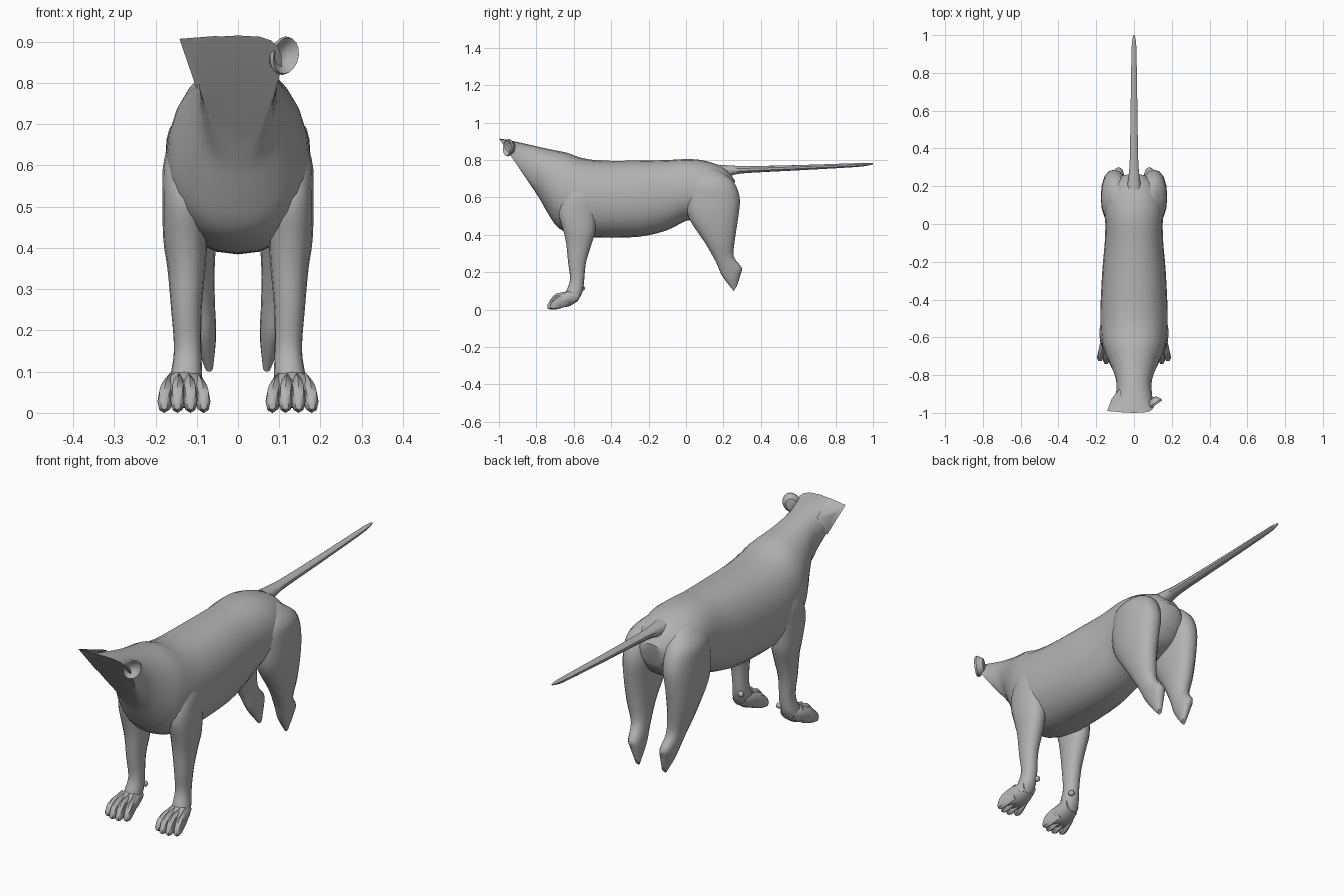
import bpy, bmesh, math
from mathutils import Vector, Matrix

if "Cube" in bpy.data.objects:
    bpy.data.objects.remove(bpy.data.objects["Cube"])

grey = bpy.data.materials.new("grey")
grey.diffuse_color = (0.45, 0.45, 0.45, 1)
grey.use_nodes = True
grey.node_tree.nodes["Principled BSDF"].inputs["Base Color"].default_value = grey.diffuse_color


def finish(name, bm, angle=40):
    bmesh.ops.recalc_face_normals(bm, faces=bm.faces)
    me = bpy.data.meshes.new(name)
    bm.to_mesh(me)
    bm.free()
    me.materials.append(grey)
    ob = bpy.data.objects.new(name, me)
    bpy.context.collection.objects.link(ob)
    bpy.ops.object.select_all(action='DESELECT')
    ob.select_set(True)
    bpy.context.view_layer.objects.active = ob
    bpy.ops.object.shade_smooth_by_angle(angle=math.radians(angle))
    return ob


def spline(rows, steps):
    """Catmull-Rom interpolation between section rows."""
    out = []
    for i in range(len(rows) - 1):
        p0, p1 = rows[max(i - 1, 0)], rows[i]
        p2, p3 = rows[i + 1], rows[min(i + 2, len(rows) - 1)]
        for k in range(steps):
            t = k / steps
            out.append([0.5 * (2 * b + (c - a) * t + (2 * a - 5 * b + 4 * c - d) * t * t
                               + (3 * b - a - 3 * c + d) * t ** 3)
                        for a, b, c, d in zip(p0, p1, p2, p3)])
    out.append(list(rows[-1]))
    return out


def spow(v, e):
    return math.copysign(abs(v) ** e, v)


def loft(name, rows, sides=16, steps=3, side=1):
    """Row: y, z of one edge, y, z of the opposite edge, centre x, half width, taper, roundness."""
    rows = [tuple(r) + (0, 0.9)[len(r) - 6:] for r in rows]
    bm = bmesh.new()
    rings = []
    for ya, za, yb, zb, x, w, taper, e in spline(rows, steps):
        ring = []
        for k in range(sides):
            t = 2 * math.pi * k / sides
            u, v = spow(math.cos(t), e), spow(math.sin(t), e)
            ring.append(bm.verts.new((side * (x + w * v * (1 + taper * u)),
                                      (ya + yb) / 2 + u * (ya - yb) / 2,
                                      (za + zb) / 2 + u * (za - zb) / 2)))
        rings.append(ring)
    for r, q in zip(rings, rings[1:]):
        for k in range(sides):
            j = (k + 1) % sides
            bm.faces.new((r[k], r[j], q[j], q[k]))
    bm.faces.new(rings[0])
    bm.faces.new(rings[-1])
    return finish(name, bm)


# Body: from the slanted flat cut at the head to the rump
loft("body", [
    (-1.0, .915, -.82, .65, 0, .092, .40, .65),
    (-.95, .907, -.80, .62, 0, .090, .25, .75),
    (-.85, .885, -.775, .58, 0, .095, .10, .85),
    (-.74, .86, -.735, .51, 0, .13),
    (-.64, .84, -.68, .435, 0, .163),
    (-.56, .812, -.58, .395, 0, .176),
    (-.45, .797, -.46, .385, 0, .178),
    (-.25, .797, -.25, .39, 0, .168),
    (-.10, .80, -.10, .425, 0, .155),
    (.0, .805, .0, .475, 0, .152),
    (.08, .80, .08, .48, 0, .155),
    (.165, .777, .15, .50, 0, .14),
    (.22, .745, .21, .53, 0, .11),
    (.262, .69, .25, .59, 0, .06)], sides=24)

# Tail
loft("tail", [
    (.18, .775, .20, .70, 0, .04),
    (.25, .77, .26, .722, 0, .030),
    (.35, .768, .35, .732, 0, .023),
    (.60, .773, .60, .745, 0, .019),
    (.90, .783, .90, .762, 0, .014),
    (.97, .785, .97, .770, 0, .010),
    (1.0, .783, 1.0, .777, 0, .003)], sides=10)

for s, label in ((1, "right"), (-1, "left")):
    # Front leg, from shoulder to wrist
    loft("front_leg_" + label, [
        (-.61, .73, -.53, .73, .105, .025),
        (-.65, .62, -.49, .62, .128, .050),
        (-.68, .52, -.48, .53, .130, .053),
        (-.655, .42, -.485, .42, .128, .053),
        (-.64, .35, -.505, .35, .125, .046),
        (-.63, .25, -.535, .25, .125, .037),
        (-.62, .16, -.545, .15, .122, .033),
        (-.64, .10, -.555, .09, .125, .038),
        (-.65, .06, -.58, .045, .130, .040)], side=s)
    # Front paw with four toes and a small spur
    loft("front_paw_" + label, [
        (-.575, .10, -.58, .045, .125, .036),
        (-.62, .105, -.62, .02, .128, .048),
        (-.66, .088, -.66, .012, .131, .055),
        (-.70, .055, -.70, .015, .131, .052)], side=s, sides=12, steps=2)
    for i in range(4):
        xa, xb = .098 + .022 * i, .083 + .032 * i
        d = .015 if i in (1, 2) else 0
        loft(f"front_toe_{label}_{i + 1}", [
            (-.63, .098, -.63, .02, xa, .012),
            (-.68 - d, .078 + d / 2, -.68 - d, .004, (xa + 2 * xb) / 3, .017),
            (-.71 - d, .052, -.71 - d, .0, xb, .016),
            (-.725 - d, .028, -.725 - d, .008, xb, .008)], side=s, sides=8, steps=2)
    bm = bmesh.new()
    bmesh.ops.create_icosphere(bm, subdivisions=2, radius=.014,
                               matrix=Matrix.Translation((s * .10, -.553, .115)))
    finish("front_spur_" + label, bm)
    # Hind leg, cut off below the hock
    loft("hind_leg_" + label, [
        (.07, .755, .17, .75, .075, .028),
        (.02, .69, .25, .69, .100, .066),
        (.0, .60, .287, .60, .104, .071),
        (.015, .49, .28, .50, .109, .065),
        (.10, .36, .262, .38, .106, .050),
        (.16, .255, .255, .285, .092, .036),
        (.185, .195, .298, .225, .083, .030),
        (.215, .15, .292, .19, .078, .024),
        (.255, .10, .272, .125, .070, .010)], side=s)

# Right ear: a revolved, narrow cup facing forward
profile = [(.0, .035), (.03, .028), (.046, .002), (.043, -.008),
           (.036, -.004), (.022, .010), (.0, .014)]
bm = bmesh.new()
vs = [bm.verts.new((r, h, 0)) for r, h in profile]
es = [bm.edges.new(p) for p in zip(vs, vs[1:])]
bmesh.ops.spin(bm, geom=vs + es, cent=(0, 0, 0), axis=(0, 1, 0),
               angle=2 * math.pi, steps=16)
bmesh.ops.remove_doubles(bm, verts=bm.verts, dist=1e-4)
bmesh.ops.transform(bm, verts=bm.verts, matrix=(
    Matrix.Translation((.112, -.95, .866)) @ Matrix.Rotation(math.radians(35), 4, 'Z')
    @ Matrix.Rotation(math.radians(25), 4, 'Y') @ Matrix.Diagonal((.85, 1, 1.05, 1))))
finish("ear_right", bm)

# Left ear: a pointed flare sliced by the head cut
bm = bmesh.new()
for p in ((-.142, -.990, .907), (-.10, -.912, .785), (-.05, -.998, .914),
          (-.075, -.87, .875), (-.118, -.925, .875)):
    bm.verts.new(Vector(p))
bmesh.ops.convex_hull(bm, input=bm.verts)
finish("ear_left", bm, 50)
